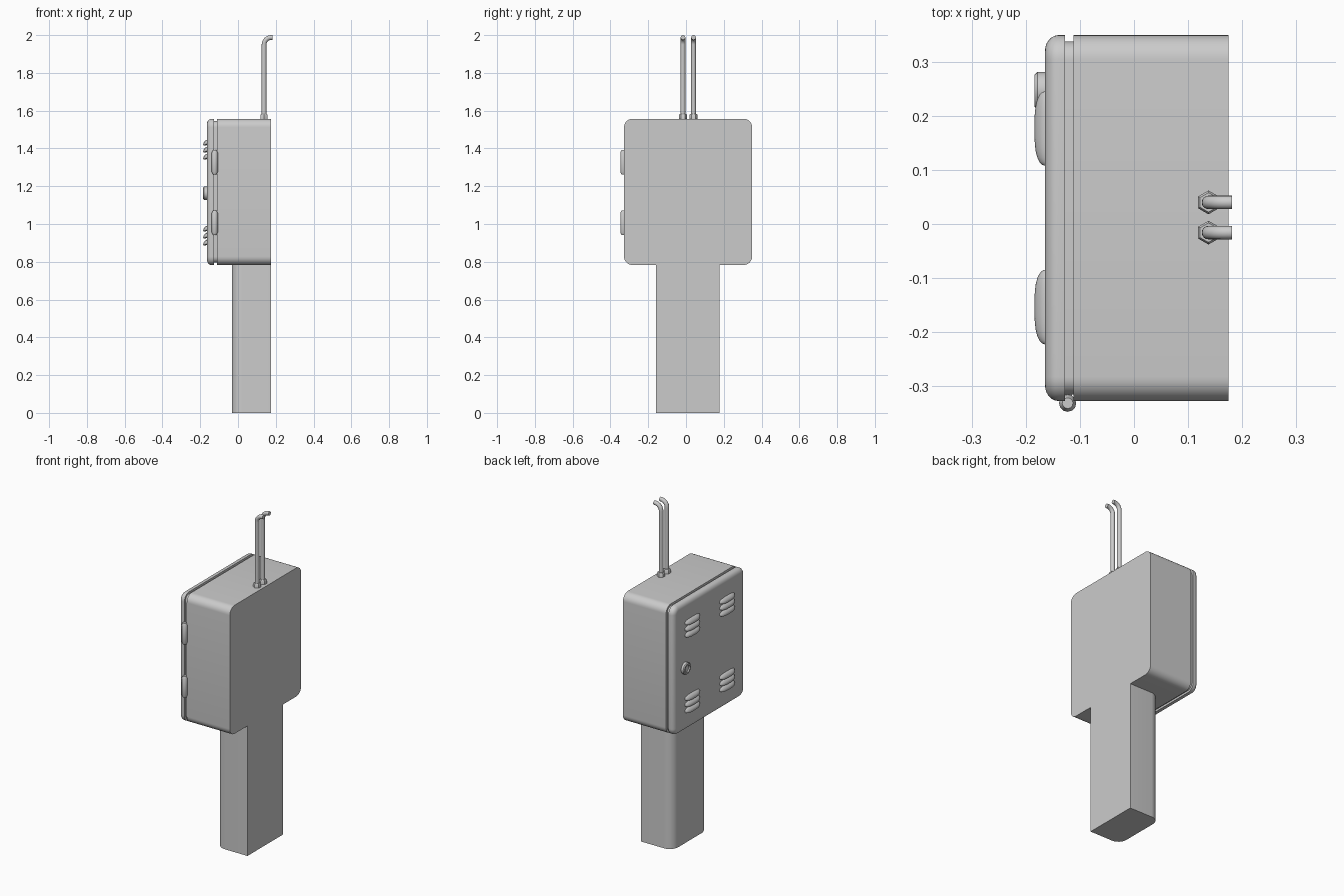
import bpy
import bmesh
from math import sin, cos, pi, radians
from mathutils import Vector

if "Cube" in bpy.data.objects:
    bpy.data.objects.remove(bpy.data.objects["Cube"], do_unlink=True)

GREY = (0.6, 0.6, 0.6, 1.0)
metal = bpy.data.materials.new("grey metal")
metal.use_nodes = True
metal.diffuse_color = GREY
metal.node_tree.nodes["Principled BSDF"].inputs["Base Color"].default_value = GREY


def loft(name, rings, smooth=35):
    """Skin a list of equal closed rings and cap both ends."""
    bm = bmesh.new()
    loops = [[bm.verts.new(p) for p in ring] for ring in rings]
    for a, b in zip(loops, loops[1:]):
        for i in range(len(a)):
            j = (i + 1) % len(a)
            bm.faces.new((a[i], a[j], b[j], b[i]))
    bm.faces.new(loops[0])
    bm.faces.new(loops[-1])
    bmesh.ops.recalc_face_normals(bm, faces=bm.faces)
    mesh = bpy.data.meshes.new(name)
    bm.to_mesh(mesh)
    bm.free()
    mesh.materials.append(metal)
    obj = bpy.data.objects.new(name, mesh)
    bpy.context.collection.objects.link(obj)
    bpy.ops.object.select_all(action='DESELECT')
    obj.select_set(True)
    bpy.context.view_layer.objects.active = obj
    bpy.ops.object.shade_smooth_by_angle(angle=radians(smooth))
    return obj


def rounded_rect(a0, a1, b0, b1, radii, steps=8):
    """2D outline; radii run from the (max, max) corner anticlockwise."""
    pts = []
    signs = ((1, 1), (-1, 1), (-1, -1), (1, -1))
    for k, ((sa, sb), r) in enumerate(zip(signs, radii)):
        ca = a1 - r if sa > 0 else a0 + r
        cb = b1 - r if sb > 0 else b0 + r
        for i in range(steps + 1 if r else 1):
            t = (k + i / steps) * pi / 2
            pts.append((ca + r * cos(t), cb + r * sin(t)))
    return pts


# Cabinet shell, recessed gasket and door, stacked along x
Y0, Y1, Z0, Z1, CORNER = -0.328, 0.35, 0.783, 1.557, 0.045


def slab(name, layers):
    rings = []
    for x, inset in layers:
        outline = rounded_rect(Y0 + inset, Y1 - inset, Z0 + inset, Z1 - inset,
                               [CORNER - inset] * 4)
        rings.append([(x, y, z) for y, z in outline])
    return loft(name, rings)


slab("cabinet_shell", [(0.175, 0), (-0.112, 0)])
slab("door_gasket", [(-0.105, 0.012), (-0.135, 0.012)])
FRONT = -0.165
EDGE = 0.03
door_layers = [(-0.128, 0)]
for i in range(7):
    t = i / 6 * pi / 2
    door_layers.append((-0.140 - 0.025 * sin(t), EDGE * (1 - cos(t))))
slab("door", door_layers)

# Support post, rounded on the door side only
post_outline = rounded_rect(-0.033, 0.175, -0.16, 0.177, (0, 0.055, 0.055, 0))
loft("post", [[(x, y, z) for x, y in post_outline] for z in (0, Z0 + 0.01)])

# Louvre hoods, three in each corner of the door
HOOD = [(-0.15, 0.017), (0, 0.017), (0.5, 0.011), (0.85, 0.002),
        (1, -0.007), (0.85, -0.014), (0, -0.012), (-0.15, -0.012)]


def louvre(name, y, z):
    rings = []
    count = 14
    for i in range(count + 1):
        t = -cos(pi * i / count)
        f = max(0.02, (1 - abs(t) ** 3) ** 0.5)
        rings.append([(FRONT - 0.0195 * d * f, y + 0.069 * t, z + h * (0.3 + 0.7 * f))
                      for d, h in HOOD])
    loft(name, rings, 50)


for side, y in (("left", 0.177), ("right", -0.154)):
    for level, z in (("lower", 0.937), ("upper", 1.392)):
        for n in (-1, 0, 1):
            louvre(f"louvre_{side}_{level}_{n + 2}", y, z + 0.037 * n)


def lathe(name, centre, profile, axis, sides):
    """Turn (radius, distance) pairs around the x or z axis."""
    rings = []
    for r, d in profile:
        ring = []
        for i in range(sides):
            t = 2 * pi * i / sides
            u, v = r * cos(t), r * sin(t)
            offset = (d, u, v) if axis == 'X' else (v, u, d)
            ring.append(Vector(centre) + Vector(offset))
        rings.append(ring)
    return loft(name, rings)


# Round door lock with a recessed centre
lathe("door_lock", (FRONT, 0.247, 1.163),
      [(0.035, 0.005), (0.035, -0.014), (0.030, -0.019), (0.022, -0.019),
       (0.019, -0.013), (0.006, -0.013)], 'X', 24)

# Hinge barrels with tapered ends, and the leaf behind each
for level, z in (("lower", 1.007), ("upper", 1.327)):
    lathe(f"hinge_barrel_{level}", (-0.123, -0.332, z),
          [(0.010, -0.064), (0.016, -0.052), (0.016, 0.052), (0.010, 0.064)], 'Z', 12)
    leaf = rounded_rect(-0.131, -0.115, -0.334, -0.312, (0, 0, 0, 0))
    loft(f"hinge_leaf_{level}", [[(x, y, z + h) for x, y in leaf] for h in (-0.05, 0.05)])

# Two bent conduits with hexagonal collars
PIPE_X, PIPE_R, BEND = 0.138, 0.0125, 0.038
for side, y in (("left", 0.04), ("right", -0.016)):
    lathe(f"conduit_collar_{side}", (PIPE_X, y, Z1),
          [(0.022, -0.005), (0.022, 0.020), (0.018, 0.025)], 'Z', 6)
    bend_z = 2.0 - PIPE_R - BEND
    path = [(PIPE_X, Z1, 0)]
    for i in range(9):
        a = i / 8 * pi / 2
        path.append((PIPE_X + BEND * (1 - cos(a)), bend_z + BEND * sin(a), a))
    path.append((0.182, bend_z + BEND, pi / 2))
    rings = []
    for px, pz, a in path:
        ring = []
        for i in range(16):
            t = 2 * pi * i / 16
            n = PIPE_R * cos(t)
            ring.append((px + n * cos(a), y + PIPE_R * sin(t), pz - n * sin(a)))
        rings.append(ring)
    loft(f"conduit_{side}", rings)
